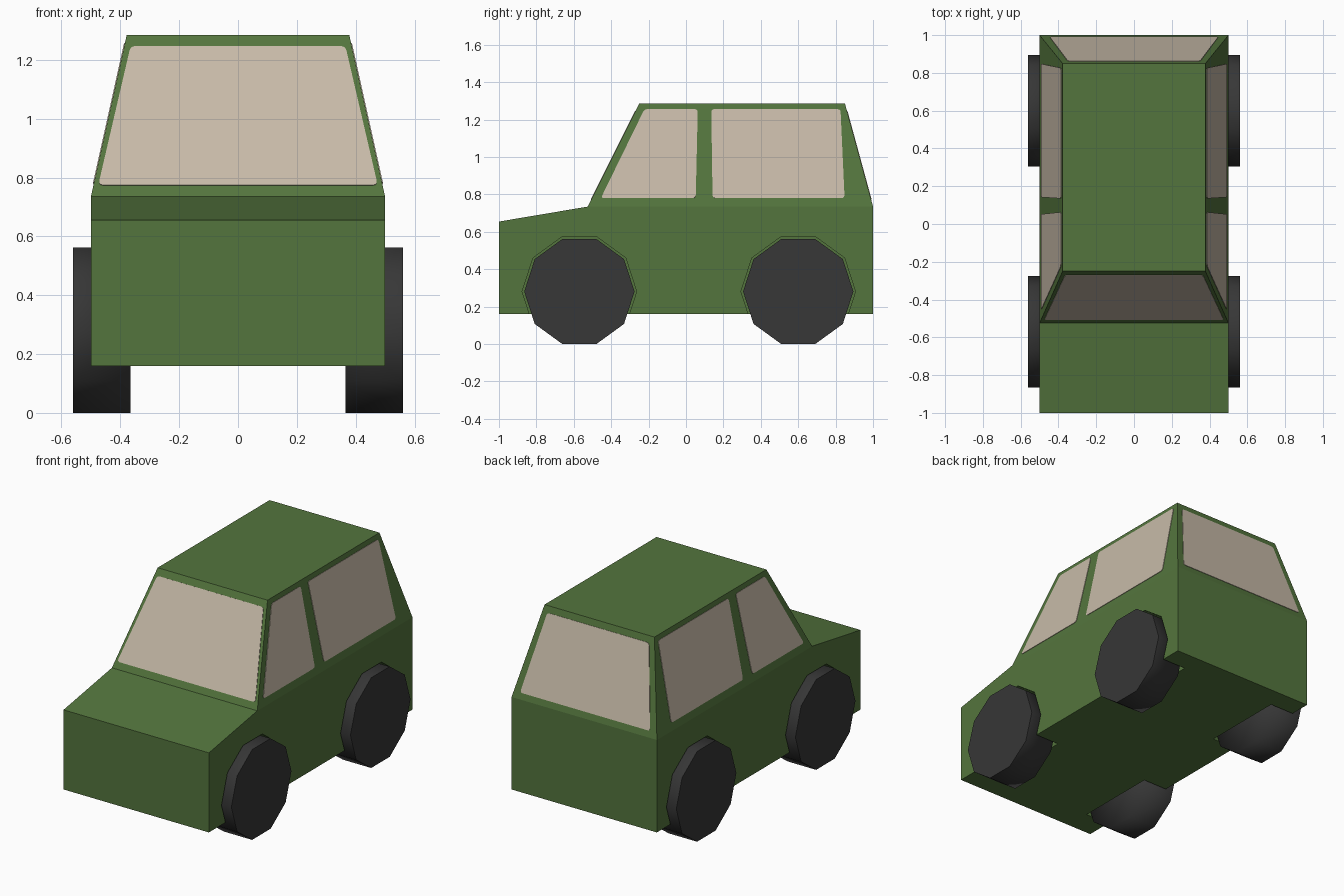
import bpy, bmesh, math
from mathutils import Vector

cube = bpy.data.objects.get("Cube")
if cube:
    bpy.data.objects.remove(cube, do_unlink=True)


def material(name, rgb):
    m = bpy.data.materials.new(name)
    m.use_nodes = True
    m.diffuse_color = (*rgb, 1)
    m.node_tree.nodes["Principled BSDF"].inputs["Base Color"].default_value = (*rgb, 1)
    return m


GREEN = material("leaf_green_paint", (0.088, 0.178, 0.047))
GLASS = material("beige_glass", (0.57, 0.49, 0.39))
RUBBER = material("black_rubber", (0.038, 0.038, 0.038))


def make_object(name, bm, mat):
    bmesh.ops.recalc_face_normals(bm, faces=bm.faces[:])
    mesh = bpy.data.meshes.new(name)
    bm.to_mesh(mesh)
    bm.free()
    mesh.materials.append(mat)
    obj = bpy.data.objects.new(name, mesh)
    bpy.context.collection.objects.link(obj)
    return obj


# Main dimensions
SILL, BELT, ROOF = 0.16, 0.735, 1.285
HALF, ROOF_HALF = 0.5, 0.378
COWL, ROOF_FRONT, ROOF_BACK = -0.525, -0.25, 0.85
AXLES = {"front": -0.57, "rear": 0.6}
WHEEL_Z = 0.281


def prism(name, sides, radius, x0, x1, y, mat):
    """Polygonal cylinder along x, flat side down, with a fanned cap at x0."""
    bm = bmesh.new()
    angles = [math.pi * (2 * i + 1) / sides - math.pi / 2 for i in range(sides)]
    rings = [[bm.verts.new((x, y + radius * math.cos(a), WHEEL_Z + radius * math.sin(a)))
              for a in angles] for x in (x0, x1)]
    hub = bm.verts.new((x0, y, WHEEL_Z))
    outer = bm.faces.new(rings[1])
    for i in range(sides):
        j = (i + 1) % sides
        bm.faces.new((rings[0][i], rings[0][j], rings[1][j], rings[1][i])).smooth = True
        bm.faces.new((hub, rings[0][j], rings[0][i])).smooth = True
    for e in outer.edges:
        e.smooth = False
    return make_object(name, bm, mat)


# Body: side profile joined across the width, narrowing to the roof
bm = bmesh.new()
profile = [(-1, SILL), (-1, 0.655), (COWL, BELT), (ROOF_FRONT, ROOF),
           (ROOF_BACK, ROOF), (1, BELT), (1, SILL)]
flanks = []
for s in (-1, 1):
    flank = [bm.verts.new((s * (ROOF_HALF if z == ROOF else HALF), y, z)) for y, z in profile]
    bm.faces.new([flank[i] for i in (0, 1, 2, 5, 6)])
    bm.faces.new(flank[2:6])
    flanks.append(flank)
right, left = flanks
for i in range(len(profile)):
    j = (i + 1) % len(profile)
    bm.faces.new((right[i], right[j], left[j], left[i]))
body = make_object("car_body", bm, GREEN)

# Wheel wells cut into the body, and the wheels
for end, y in AXLES.items():
    for side, s in (("left", 1), ("right", -1)):
        well = prism("wheel_well_cutter", 10, 0.306, s * 0.335, s * 0.62, y, GREEN)
        cut = body.modifiers.new("wheel_well", "BOOLEAN")
        cut.operation = "DIFFERENCE"
        cut.solver = "EXACT"
        cut.object = well
        well.hide_render = True
        bpy.context.view_layer.objects.active = body
        bpy.ops.object.modifier_apply(modifier=cut.name)
        bpy.data.objects.remove(well, do_unlink=True)
        prism(f"{end}_{side}_wheel", 10, 0.295, s * 0.365, s * 0.56, y, RUBBER)
for p in body.data.polygons:
    p.use_smooth = False


def window(name, corners, radius=0.018, thickness=0.006):
    """Thin pane with rounded corners, half sunk into the body surface."""
    pts = [Vector(c) for c in corners]
    normal = (pts[1] - pts[0]).cross(pts[2] - pts[0]).normalized()
    outline = []
    for i, p in enumerate(pts):
        a = p + (pts[i - 1] - p).normalized() * radius
        b = p + (pts[(i + 1) % len(pts)] - p).normalized() * radius
        for t in (0, 0.33, 0.67, 1):
            outline.append(a * (1 - t) ** 2 + p * 2 * t * (1 - t) + b * t ** 2)
    bm = bmesh.new()
    pane = bm.faces.new([bm.verts.new(p - normal * thickness / 2) for p in outline])
    moved = bmesh.ops.extrude_face_region(bm, geom=[pane], use_keep_orig=True)
    verts = [v for v in moved["geom"] if isinstance(v, bmesh.types.BMVert)]
    bmesh.ops.translate(bm, verts=verts, vec=normal * thickness)
    return make_object(name, bm, GLASS)


def rise(z):
    return (z - BELT) / (ROOF - BELT)


def flank_point(s, y, z):
    return (s * (HALF + (ROOF_HALF - HALF) * rise(z)), y, z)


def end_point(x, z, y_belt, y_roof):
    return (x, y_belt + (y_roof - y_belt) * rise(z), z)


# Side windows
low, high = 0.78, 1.256
side_windows = {"front": (-0.455, 0.052, 0.063, -0.222), "rear": (0.142, 0.848, 0.826, 0.135)}
for end, ys in side_windows.items():
    for side, s in (("left", 1), ("right", -1)):
        window(f"{end}_{side}_window",
               [flank_point(s, y, z) for y, z in zip(ys, (low, low, high, high))])

# Windscreen and rear window
for name, wide, narrow, y_belt, y_roof in (("windscreen", 0.475, 0.365, COWL, ROOF_FRONT),
                                           ("rear_window", 0.447, 0.35, 1, ROOF_BACK)):
    outline = ((-wide, 0.773), (wide, 0.773), (narrow, 1.246), (-narrow, 1.246))
    window(name, [end_point(x, z, y_belt, y_roof) for x, z in outline])
